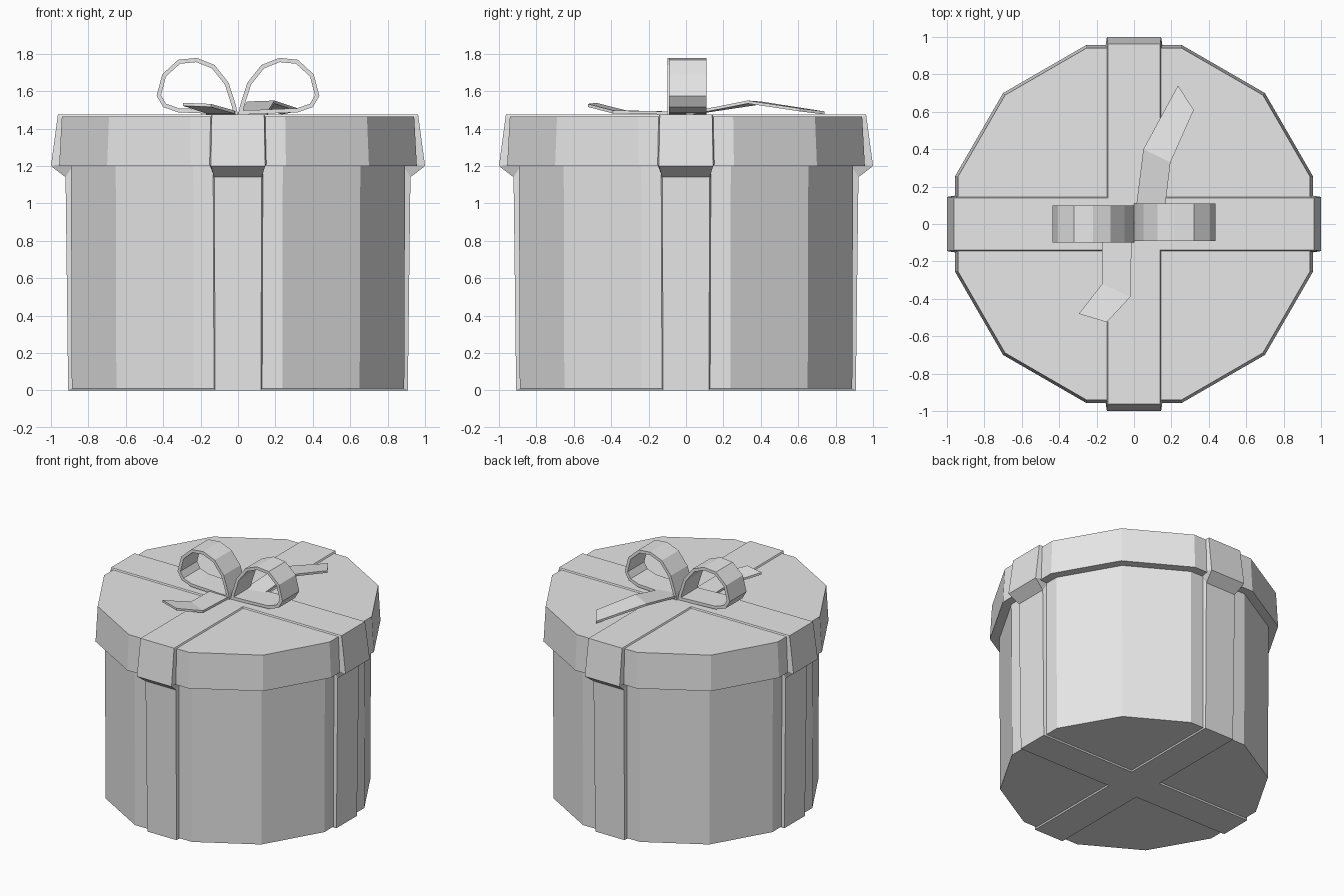
import bpy, bmesh, math
from mathutils import Matrix, Vector

cube = bpy.data.objects.get("Cube")
if cube:
    bpy.data.objects.remove(cube, do_unlink=True)

grey = bpy.data.materials.new("light_grey")
grey.use_nodes = True
grey.diffuse_color = (0.8, 0.8, 0.8, 1)
grey.node_tree.nodes["Principled BSDF"].inputs["Base Color"].default_value = (0.8, 0.8, 0.8, 1)


def finish(name, bm):
    mesh = bpy.data.meshes.new(name)
    bm.to_mesh(mesh)
    bm.free()
    mesh.materials.append(grey)
    obj = bpy.data.objects.new(name, mesh)
    bpy.context.collection.objects.link(obj)
    return obj


def drum(name, r_low, r_high, z_low, z_high):
    """Twelve-sided tapered drum with a flat side facing each axis."""
    bm = bmesh.new()
    place = Matrix.Translation((0, 0, (z_low + z_high) / 2)) @ Matrix.Rotation(math.radians(15), 4, 'Z')
    bmesh.ops.create_cone(bm, cap_ends=True, segments=12, radius1=r_low, radius2=r_high,
                          depth=z_high - z_low, matrix=place)
    return finish(name, bm)


def strip(name, left, right, thickness):
    """Flat ribbon between two edge lines, given thickness as a closed solid."""
    bm = bmesh.new()
    rows = []
    for a, b in zip(left, right):
        down = Vector((0, 0, thickness))
        rows.append([bm.verts.new(p) for p in (Vector(a), Vector(b), Vector(b) - down, Vector(a) - down)])
    for r, s in zip(rows, rows[1:]):
        for i in range(4):
            j = (i + 1) % 4
            bm.faces.new((r[i], r[j], s[j], s[i]))
    bm.faces.new(rows[0])
    bm.faces.new(rows[-1])
    bmesh.ops.recalc_face_normals(bm, faces=bm.faces)
    return finish(name, bm)


# Box and lid
drum("box_body", 0.92, 0.925, 0.01, 1.25)
drum("lid", 0.99, 0.975, 1.20, 1.465)

# Wrapping ribbon: radius, height, half width of the face and of its sunken edge
face = [(0, 1.475, 0), (0.14, 1.475, 0.14), (0.963, 1.475, 0.14), (1.0, 1.2, 0.145),
        (0.922, 1.14, 0.127), (0.908, 0, 0.122), (0.122, 0, 0.122), (0, 0, 0)]
edge = [(0, 1.46, 0), (0.148, 1.46, 0.148), (0.935, 1.46, 0.148), (0.948, 1.21, 0.153),
        (0.885, 1.2, 0.135), (0.885, 0.014, 0.13), (0.13, 0.014, 0.13), (0, 0.014, 0)]
bm = bmesh.new()
for quarter in range(4):
    turn = Matrix.Rotation(quarter * math.pi / 2, 3, 'Z')

    def quad(*points):
        bm.faces.new([bm.verts.new(turn @ Vector(p)) for p in points])

    def pair(row):
        r, z, w = row
        return (r, -w, z), (r, w, z)

    for i in range(len(face) - 1):
        (a, d), (b, c) = pair(face[i]), pair(face[i + 1])
        if i == 0:
            quad(a, b, c)
        elif i == len(face) - 2:
            quad(a, b, d)
        else:
            quad(a, b, c, d)
            (e, h), (f, g) = pair(edge[i]), pair(edge[i + 1])
            quad(e, f, b, a)
            quad(d, c, g, h)
bmesh.ops.remove_doubles(bm, verts=bm.verts, dist=0.0005)
finish("wrapping_ribbon", bm)

# Bow loops: outline swept across the depth, with an inner wall
outline = [(0.0, 1.475), (0.013, 1.53), (0.05, 1.645), (0.125, 1.74), (0.22, 1.778), (0.32, 1.768),
           (0.405, 1.69), (0.435, 1.575), (0.4, 1.515), (0.32, 1.487), (0.1, 1.478)]
middle = Vector((0.22, 1.61))
for name, side, shift in (("bow_loop_left", 1, 0.01), ("bow_loop_right", -1, 0)):
    bm = bmesh.new()
    rings = []
    for i, point in enumerate(outline):
        p = Vector(point)
        before, after = Vector(outline[i - 1]), Vector(outline[(i + 1) % len(outline)])
        n1, n2 = (p - before).normalized(), (after - p).normalized()
        normal = Vector((n1.y + n2.y, -n1.x - n2.x)).normalized()
        inner = p + normal * 0.022 / max(0.6, normal.dot(Vector((n1.y, -n1.x))))
        rings.append([bm.verts.new((side * q.x, y + shift, q.y))
                      for q, y in ((p, -0.1), (p, 0.1), (inner, 0.1), (inner, -0.1))])
    for i, ring in enumerate(rings):
        last = rings[i - 1]
        for k in range(4):
            m = (k + 1) % 4
            bm.faces.new((last[k], last[m], ring[m], ring[k]))
    bmesh.ops.recalc_face_normals(bm, faces=bm.faces)
    finish(name, bm)

# Loose ribbon tails
strip("bow_tail_front",
      [(-0.17, 0, 1.49), (-0.17, -0.32, 1.497), (-0.295, -0.48, 1.538)],
      [(-0.01, 0, 1.49), (-0.02, -0.39, 1.497), (-0.145, -0.525, 1.532)], 0.016)
strip("bow_tail_back",
      [(0.0, 0, 1.485), (0.05, 0.40, 1.545), (0.235, 0.74, 1.492)],
      [(0.155, 0, 1.485), (0.195, 0.33, 1.55), (0.32, 0.61, 1.508)], 0.016)
